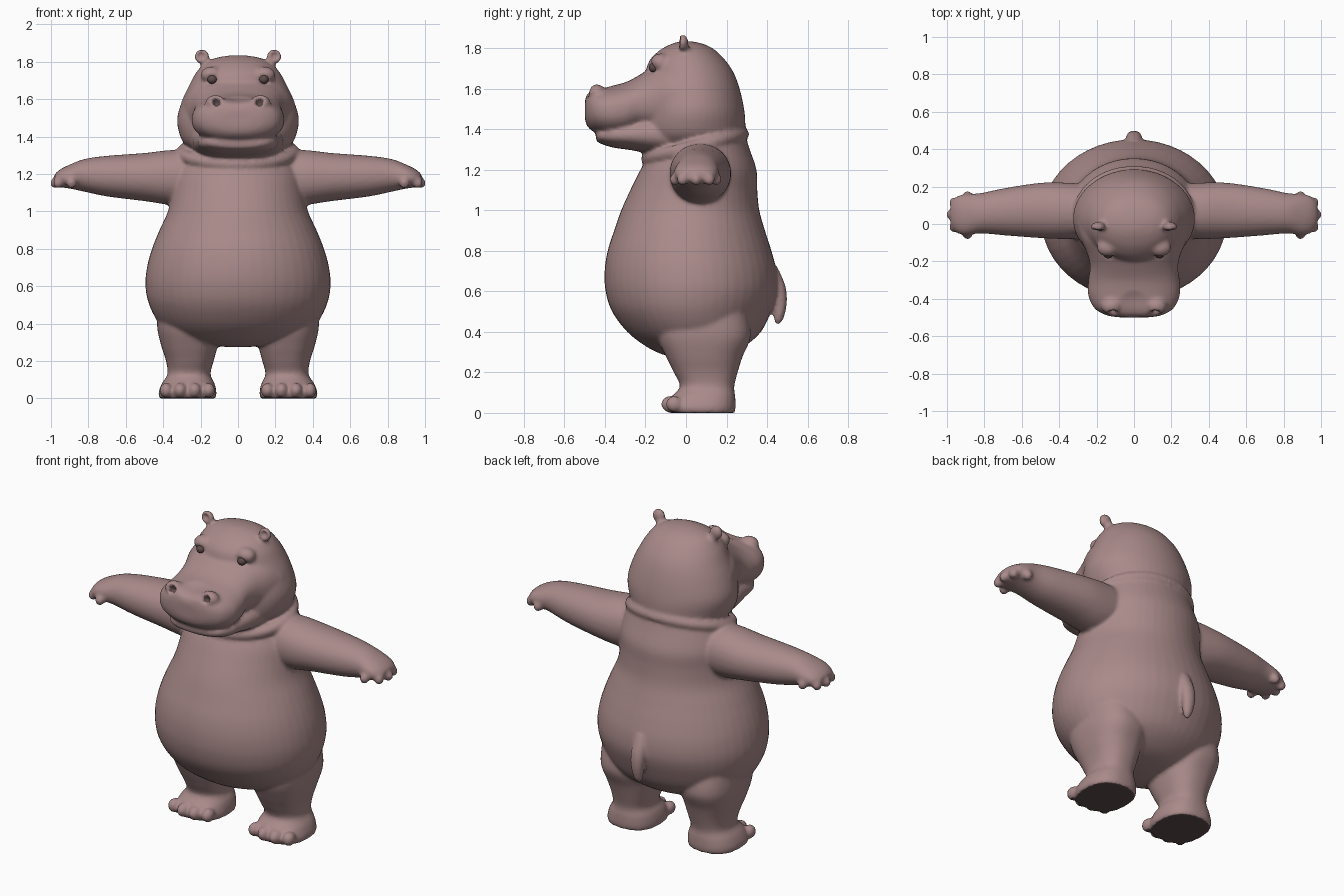
import bpy, bmesh, math
from mathutils import Vector, Matrix

if "Cube" in bpy.data.objects:
    bpy.data.objects.remove(bpy.data.objects["Cube"])


def material(name, rgb):
    m = bpy.data.materials.new(name)
    m.diffuse_color = (*rgb, 1)
    m.use_nodes = True
    m.node_tree.nodes["Principled BSDF"].inputs["Base Color"].default_value = m.diffuse_color
    return m


SKIN = material("dusky pink skin", (0.40, 0.255, 0.255))
DARK = material("dark brown", (0.11, 0.07, 0.07))


def cubic(p0, p1, p2, p3, t):
    return [0.5 * (2 * b + (c - a) * t + (2 * a - 5 * b + 4 * c - d) * t * t
                   + (3 * b - a - 3 * c + d) * t ** 3)
            for a, b, c, d in zip(p0, p1, p2, p3)]


def loft(bm, axis, rows, power=2.0, sides=48, flip=1):
    """Skin through sections (t, a0, a1, b0, b1), smoothed between rows."""
    fine = []
    for i in range(len(rows) - 1):
        q = [rows[max(i - 1, 0)], rows[i], rows[i + 1], rows[min(i + 2, len(rows) - 1)]]
        fine += [cubic(*q, k / 5) for k in range(5)]
    fine.append(rows[-1])
    rings = []
    for t, a0, a1, b0, b1 in fine:
        ring = []
        for k in range(sides):
            w = 2 * math.pi * k / sides
            c, s = math.cos(w), math.sin(w)
            a = (a0 + a1) / 2 + (a1 - a0) / 2 * math.copysign(abs(c) ** (2 / power), c)
            b = (b0 + b1) / 2 + (b1 - b0) / 2 * math.copysign(abs(s) ** (2 / power), s)
            x, y, z = {'x': (t, a, b), 'y': (a, t, b), 'z': (a, b, t)}[axis]
            ring.append(bm.verts.new((x * flip, y, z)))
        rings.append(ring)
    for r, n in zip(rings, rings[1:]):
        for k in range(sides):
            j = (k + 1) % sides
            bm.faces.new((r[k], r[j], n[j], n[k]))
    bm.faces.new(rings[0][::-1])
    bm.faces.new(rings[-1])


def ball(bm, c, r):
    bmesh.ops.create_uvsphere(bm, u_segments=20, v_segments=12, radius=1,
                              matrix=Matrix.Translation(c) @ Matrix.Diagonal((*r, 1)))


def even(rows):
    """Rows given with a half width become symmetric about x = 0."""
    return [(t, -w, w, b0, b1) for t, w, b0, b1 in rows]


bm = bmesh.new()
# torso
loft(bm, 'z', even([
    (.275, .06, -.05, .08), (.29, .2, -.12, .2), (.33, .33, -.2, .29), (.4, .42, -.29, .37),
    (.5, .475, -.365, .42), (.6, .495, -.397, .45), (.7, .487, -.402, .447),
    (.8, .46, -.387, .422), (.9, .42, -.355, .39), (1.0, .375, -.32, .362),
    (1.1, .355, -.275, .352), (1.2, .345, -.225, .348), (1.3, .31, -.16, .315),
    (1.38, .27, -.12, .29)]))
# cranium and cheeks
loft(bm, 'z', even([
    (1.29, .2, -.18, .23), (1.36, .285, -.23, .285), (1.42, .315, -.24, .293),
    (1.5, .325, -.23, .287), (1.6, .296, -.22, .265), (1.68, .258, -.2, .235),
    (1.74, .225, -.18, .195), (1.79, .18, -.13, .145), (1.82, .12, -.075, .09),
    (1.834, .04, -.03, .03)]))
# upper snout widening into the cheeks, then lower jaw
loft(bm, 'y', even([
    (-.499, .08, 1.45, 1.54), (-.487, .15, 1.415, 1.58), (-.45, .212, 1.385, 1.603),
    (-.38, .245, 1.365, 1.613), (-.3, .244, 1.365, 1.632), (-.23, .235, 1.385, 1.668),
    (-.16, .25, 1.37, 1.71), (-.08, .285, 1.35, 1.74), (0, .31, 1.35, 1.72)]), 2.3)
loft(bm, 'y', even([
    (-.445, .08, 1.35, 1.38), (-.43, .15, 1.333, 1.4), (-.36, .205, 1.31, 1.43),
    (-.27, .222, 1.297, 1.45), (-.18, .24, 1.28, 1.47), (-.08, .25, 1.27, 1.47)]), 2.3)
# neck fold
for k in range(72):
    w = 2 * math.pi * k / 72
    ball(bm, (.295 * math.cos(w), .045 + .233 * math.sin(w), 1.315 + .062 * math.sin(w)), (.034,) * 3)
# tail
loft(bm, 'z', even([(.438, .012, .443, .463), (.47, .028, .434, .484), (.55, .04, .436, .499),
                    (.63, .042, .425, .49), (.72, .035, .39, .452)]), sides=24)

for s in (-1, 1):
    # arms and fingers
    loft(bm, 'x', [
        (.22, -.07, .21, 1.05, 1.32), (.35, -.08, .22, 1.035, 1.328),
        (.5, -.075, .22, 1.055, 1.312), (.7, -.06, .19, 1.08, 1.297),
        (.82, -.05, .165, 1.105, 1.28), (.9, -.06, .16, 1.122, 1.25),
        (.95, -.045, .145, 1.13, 1.225), (.98, -.01, .11, 1.15, 1.2)], 2.1, flip=s)
    for x, y in ((.89, -.055), (.962, -.018), (.977, .05), (.962, .115), (.89, .15)):
        ball(bm, (x * s, y, 1.152), (.027, .027, .03))
    # legs and toes
    loft(bm, 'z', [
        (0, .12, .42, -.085, .24), (.03, .115, .425, -.095, .245), (.08, .125, .407, -.07, .243),
        (.13, .147, .377, -.03, .238), (.2, .13, .385, -.06, .255), (.28, .11, .41, -.1, .28),
        (.38, .1, .432, -.14, .32), (.5, .12, .43, -.14, .3)], 2.4, flip=s)
    for x, y in ((.157, -.062), (.232, -.08), (.31, -.08), (.385, -.058)):
        ball(bm, (x * s, y, .043), (.035, .043, .04))
    # ears, brows, nostril mounds
    ball(bm, (.193 * s, -.015, 1.828), (.04, .027, .04))
    ball(bm, (.175 * s, -.005, 1.78), (.025, .025, .05))
    ball(bm, (.14 * s, -.125, 1.73), (.06, .05, .045))
    ball(bm, (.12 * s, -.44, 1.58), (.055, .045, .042))

bmesh.ops.recalc_face_normals(bm, faces=bm.faces)
raw = bpy.data.meshes.new("body source")
bm.to_mesh(raw)
bm.free()

# fuse all parts into one soft skin
body = bpy.data.objects.new("hippo_body", raw)
bpy.context.collection.objects.link(body)
rm = body.modifiers.new("fuse", 'REMESH')
rm.mode = 'VOXEL'
rm.voxel_size = 0.01
sm = body.modifiers.new("soften", 'SMOOTH')
sm.factor = 0.5
sm.iterations = 7
dg = bpy.context.evaluated_depsgraph_get()
mesh = bpy.data.meshes.new_from_object(body.evaluated_get(dg))
body.modifiers.clear()
body.data = mesh

# press in nostrils, ear cups, eye sockets and the saddle of the snout
dents = [((0, -.44, 1.61), .09, (0, .008, -.012))]
nostrils = [Vector((.115 * s, -.477, 1.59)) for s in (-1, 1)]
for s, n in zip((-1, 1), nostrils):
    dents += [(n, .03, (0, .035, -.02)),
              ((.197 * s, -.042, 1.832), .03, (0, .022, 0)),
              ((.14 * s, -.17, 1.70), .04, (0, .012, 0))]
mesh.materials.clear()
mesh.materials.append(SKIN)
mesh.materials.append(DARK)
for p in mesh.polygons:
    p.use_smooth = True
    # dark soles and nostril openings
    sole = p.center.z < .012 and p.normal.z < -.8
    p.material_index = int(sole or min((p.center - n).length for n in nostrils) < .02)
for c, r, push in dents:
    for v in mesh.vertices:
        d = (v.co - Vector(c)).length / r
        if d < 1:
            v.co += Vector(push) * (1 - d * d) ** 1.5

# eyes
for s, side in ((-1, "right"), (1, "left")):
    bm = bmesh.new()
    ball(bm, (.138 * s, -.158, 1.705), (.026, .026, .024))
    me = bpy.data.meshes.new(side + "_eye")
    bm.to_mesh(me)
    bm.free()
    for p in me.polygons:
        p.use_smooth = True
    me.materials.append(DARK)
    bpy.context.collection.objects.link(bpy.data.objects.new(side + "_eye", me))
